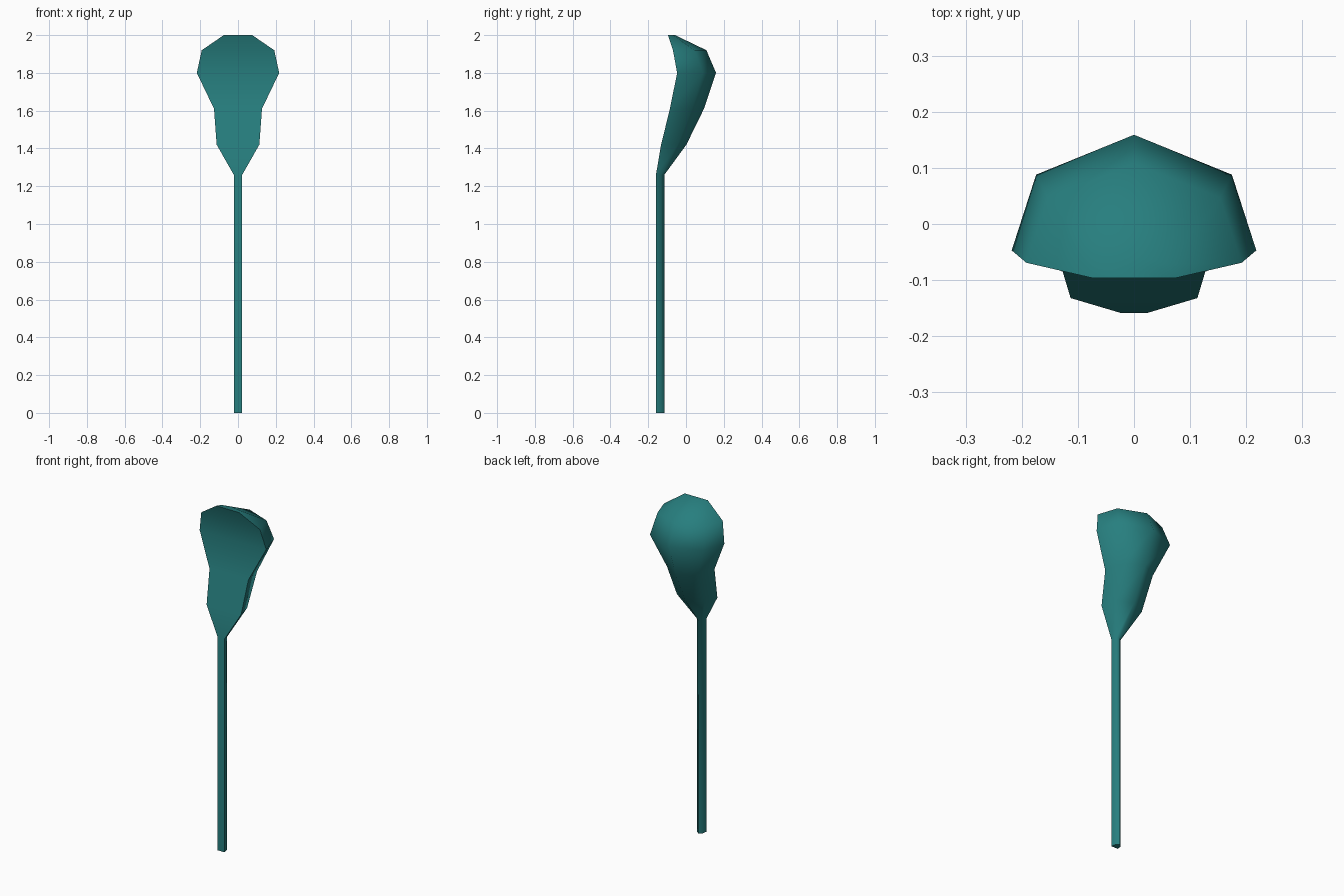
import bpy, bmesh, math

if "Cube" in bpy.data.objects:
    bpy.data.objects.remove(bpy.data.objects["Cube"])

# Five-sided stations: height, half width, flat front y, depth to rear ridge
stations = [
    (0.00, 0.022, -0.159, 0.044),
    (1.26, 0.022, -0.159, 0.044),
    (1.42, 0.113, -0.132, 0.134),
    (1.61, 0.127, -0.085, 0.180),
    (1.80, 0.218, -0.047, 0.206),
    (1.92, 0.192, -0.069, 0.177),
    (2.00, 0.075, -0.096, 0.038),
]


def section(bm, z, w, y, d):
    """Pentagon with a flat front and a ridge at the back."""
    pts = [(-w, y), (w, y), (w * 0.8, y + d * 0.655), (0, y + d), (-w * 0.8, y + d * 0.655)]
    return [bm.verts.new((px, py, z)) for px, py in pts]


# Shaft and head as one continuous loft
bm = bmesh.new()
rings = [section(bm, *s) for s in stations]
for low, high in zip(rings, rings[1:]):
    for i in range(5):
        j = (i + 1) % 5
        bm.faces.new((low[i], low[j], high[j], high[i]))
bm.faces.new(rings[0][::-1])
bm.faces.new(rings[-1])
bmesh.ops.recalc_face_normals(bm, faces=bm.faces)

mesh = bpy.data.meshes.new("club_shaft_and_head")
bm.to_mesh(mesh)
bm.free()
club = bpy.data.objects.new("club_shaft_and_head", mesh)
bpy.context.collection.objects.link(club)

# Teal finish
teal = bpy.data.materials.new("teal")
teal.diffuse_color = (0.02, 0.21, 0.21, 1)
teal.use_nodes = True
teal.node_tree.nodes["Principled BSDF"].inputs["Base Color"].default_value = teal.diffuse_color
mesh.materials.append(teal)

# Soft back, crisp front rim
bpy.context.view_layer.objects.active = club
club.select_set(True)
bpy.ops.object.shade_smooth_by_angle(angle=math.radians(60))
